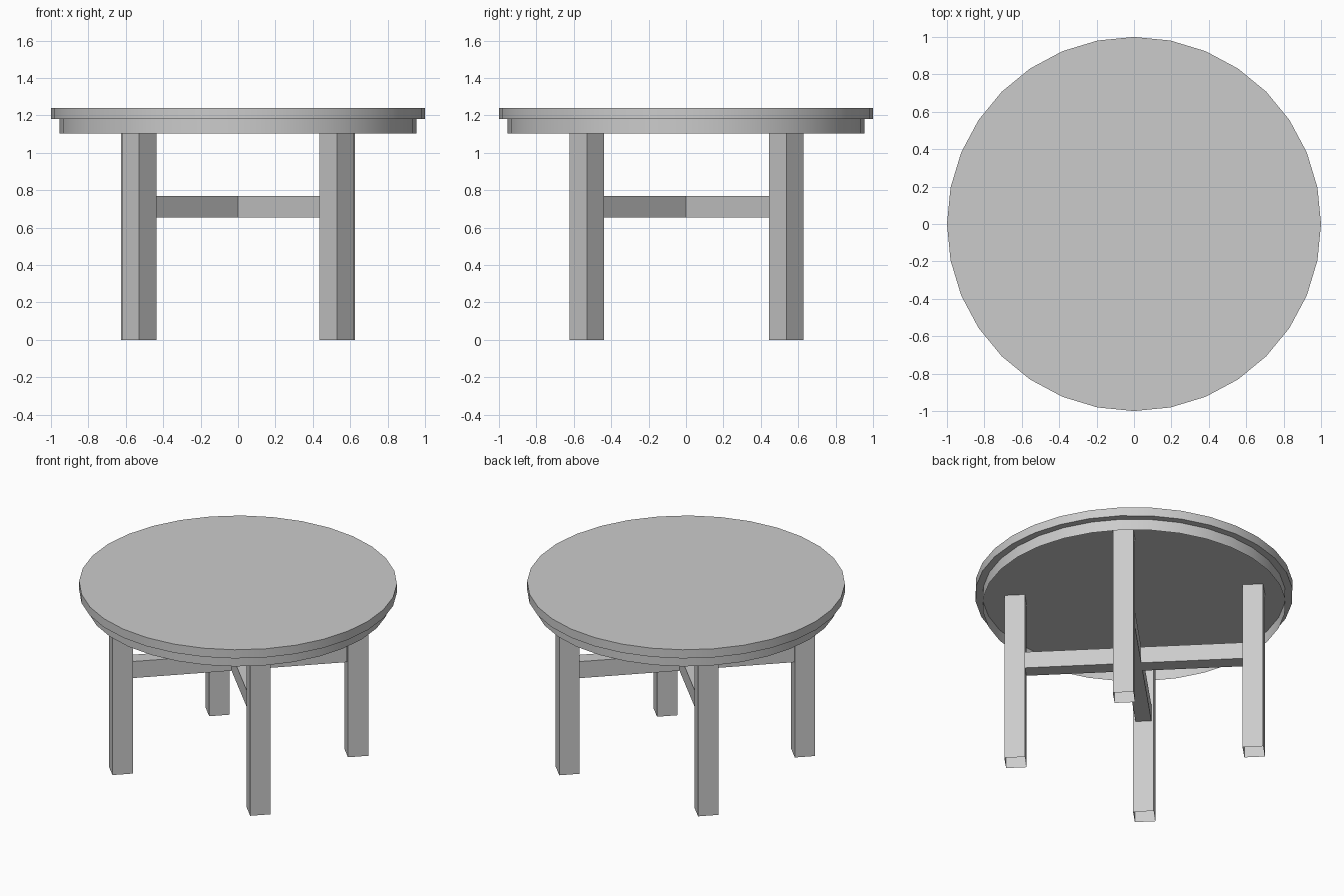
import bpy
import bmesh
from math import pi, radians

if "Cube" in bpy.data.objects:
    bpy.data.objects.remove(bpy.data.objects["Cube"])


def disc(name, radius, z0, z1, fill='NGON'):
    bpy.ops.mesh.primitive_cylinder_add(vertices=32, radius=radius, depth=z1 - z0,
                                        end_fill_type=fill, location=(0, 0, (z0 + z1) / 2))
    ob = bpy.context.object
    ob.name = name
    bpy.ops.object.shade_smooth_by_angle(angle=radians(30))
    return ob


def block(name, size, centre, turn, open_bottom=False):
    bpy.ops.mesh.primitive_cube_add(size=1, location=centre, rotation=(0, 0, turn))
    ob = bpy.context.object
    ob.name = name
    ob.scale = size
    bpy.ops.object.transform_apply(location=False, rotation=False, scale=True)
    if open_bottom:
        bm = bmesh.new()
        bm.from_mesh(ob.data)
        bm.normal_update()
        bmesh.ops.delete(bm, geom=[f for f in bm.faces if f.normal.z < -0.9],
                         context='FACES_ONLY')
        bm.to_mesh(ob.data)
        bm.free()
    return ob


# Round top, with a thin open apron hanging under it
disc("table_top", 1.0, 1.18, 1.24)
disc("apron", 0.954, 1.103, 1.18, fill='NOTHING')

# Four square hollow legs, turned to face the centre, reaching the top's underside
LEG, LEG_H = 0.13, 1.18
for side, s in (("left", -1), ("right", 1)):
    for end, x, y in (("front", 0.529, -0.530), ("back", 0.533, 0.537)):
        block(f"{end}_{side}_leg", (LEG, LEG, LEG_H), (s * x, y, LEG_H / 2),
              pi / 4, open_bottom=True)

# Crossed stretchers joining opposite legs
length = 2 * (0.533 * 2 ** 0.5 - LEG / 2)
for name, turn in (("stretcher_a", pi / 4), ("stretcher_b", -pi / 4)):
    block(name, (length, 0.10, 0.115), (0, 0, 0.713), turn)
